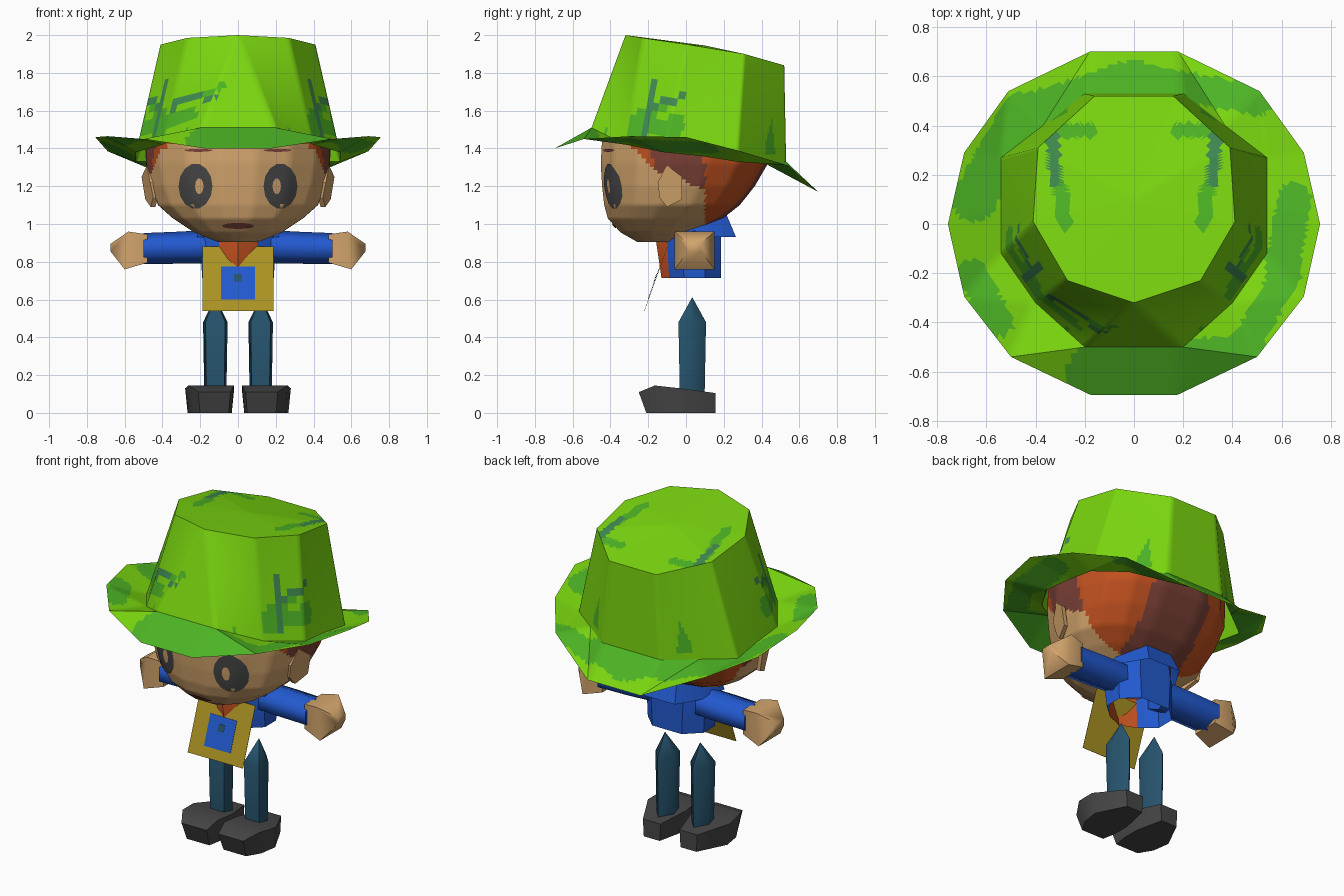
import bpy, bmesh, math
from mathutils import Vector
from mathutils.bvhtree import BVHTree

if "Cube" in bpy.data.objects:
    bpy.data.objects.remove(bpy.data.objects["Cube"])


def material(name, hexa):
    lin = []
    for i in (0, 2, 4):
        c = int(hexa[i:i + 2], 16) / 255
        lin.append(c / 12.92 if c <= 0.04045 else ((c + 0.055) / 1.055) ** 2.4)
    m = bpy.data.materials.new(name)
    m.diffuse_color = (*lin, 1)
    m.use_nodes = True
    m.node_tree.nodes["Principled BSDF"].inputs["Base Color"].default_value = m.diffuse_color
    return m


LIME = material("lime", "7AD60F")
LEAF = material("leaf green", "4DB424")
TEAL = material("deep teal", "25526B")
SKIN = material("skin", "D2A46C")
BLUE = material("blue", "2259CF")
OLIVE = material("olive", "AB9323")
GREY = material("dark grey", "464646")
ORANGE = material("orange", "C0501F")
BROWN = material("hair brown", "7A4036")
MOSS = material("moss", "3F8A50")


def finish(name, bm, mats, rule=None, angle=50):
    me = bpy.data.meshes.new(name)
    bm.normal_update()
    if rule:
        for f in bm.faces:
            f.material_index = rule(f.calc_center_median(), f.normal)
    bm.to_mesh(me)
    bm.free()
    for m in mats:
        me.materials.append(m)
    ob = bpy.data.objects.new(name, me)
    bpy.context.collection.objects.link(ob)
    bpy.ops.object.select_all(action='DESELECT')
    ob.select_set(True)
    bpy.context.view_layer.objects.active = ob
    bpy.ops.object.shade_smooth_by_angle(angle=math.radians(angle))
    return ob


def loft(name, rings, mats, caps=(True, True), cuts=0, rule=None, angle=50, folded=False):
    """Skin a stack of rings; folded splits quads along mirrored diagonals."""
    bm = bmesh.new()
    vs = [[bm.verts.new(p) for p in r] for r in rings]
    n = len(vs[0])
    for a, b in zip(vs, vs[1:]):
        for i in range(n):
            j = (i + 1) % n
            if not folded:
                bm.faces.new((a[i], a[j], b[j], b[i]))
            elif i < n // 2:
                bm.faces.new((a[i], a[j], b[i]))
                bm.faces.new((a[j], b[j], b[i]))
            else:
                bm.faces.new((a[i], a[j], b[j]))
                bm.faces.new((a[i], b[j], b[i]))
    if caps[0]:
        bm.faces.new(vs[0][::-1])
    if caps[1]:
        bm.faces.new(vs[-1])
    bmesh.ops.remove_doubles(bm, verts=bm.verts[:], dist=1e-4)
    if cuts:
        bmesh.ops.subdivide_edges(bm, edges=bm.edges[:], cuts=cuts, use_grid_fill=True)
    if not folded:
        bmesh.ops.recalc_face_normals(bm, faces=bm.faces[:])
    return finish(name, bm, mats, rule, angle)


def sym(half):
    """Closed ring from its right half, front to back."""
    return half + [(-x, y, z) for x, y, z in reversed(half)]


def oval(z, hx, y0, y1, n, back=1.0):
    """Oval ring; a back power under 1 squares off the rear half."""
    c, r, ring = (y0 + y1) / 2, (y1 - y0) / 2, []
    for i in range(n):
        t = math.tau * (i + 0.5) / n
        e = back if math.sin(t) > 0 else 1
        ring.append((hx * math.copysign(abs(math.cos(t)) ** e, math.cos(t)),
                     c + r * math.copysign(abs(math.sin(t)) ** e, math.sin(t)), z))
    return ring


def near(u, v, strokes):
    """True where a point lies on one of the painted strokes."""
    for x1, y1, x2, y2, w in strokes:
        a, d = Vector((x1, y1)), Vector((x2 - x1, y2 - y1))
        p = Vector((u, v))
        t = max(0, min(1, (p - a).dot(d) / d.length_squared))
        if (p - a - d * t).length < w:
            return True
    return False


# Hat: sloping crown and a brim that lifts at the sides and droops at the back
base = sym([(.2, -.5, 1.51), (.4, -.32, 1.42), (.54, -.12, 1.38), (.54, .08, 1.36),
            (.54, .27, 1.33), (.37, .40, 1.33), (.2, .53, 1.33)])
crown = sym([(0, -.32, 2.0), (.27, -.23, 1.985), (.41, .01, 1.95), (.4, .16, 1.925),
             (.39, .31, 1.90), (.275, .415, 1.87), (.16, .52, 1.84)])
edge = sym([(.175, -.695, 1.40), (.5, -.54, 1.45), (.69, -.295, 1.465), (.756, 0, 1.46),
            (.69, .29, 1.385), (.51, .54, 1.31), (.18, .70, 1.17)])
SIDE_LEAF = [(-.42, 1.5, -.05, 1.52, .05), (-.3, 1.55, -.12, 1.62, .03), (.47, 1.4, .51, 1.58, .05)]
SIDE_MOSS = [(-.22, 1.46, -.17, 1.74, .018), (-.2, 1.62, -.02, 1.67, .018)]
FRONT_LEAF = [(-.46, 1.54, -.25, 1.58, .04), (-.25, 1.66, -.08, 1.73, .015)]
FRONT_MOSS = [(-.42, 1.6, -.3, 1.65, .025), (-.3, 1.65, -.12, 1.68, .016)]
TOP_LEAF = [(.33, .38, .18, .38, .03), (.3, .15, .28, 0, .03)]
TOP_MOSS = [(.33, .35, .32, .17, .025)]
BRIM_LEAF = [(-.65, .1, -.45, .45, .09), (-.45, .45, 0, .6, .07), (0, .6, .5, .5, .06),
             (.65, .1, .6, -.2, .07), (.62, -.2, .45, -.5, .06), (-.15, -.62, .45, -.58, .13),
             (-.66, -.2, -.55, -.4, .06)]


def crown_paint(p, n):
    if n.z > 0.8:
        u, v, leaf, moss = abs(p.x), p.y, TOP_LEAF, TOP_MOSS
    elif n.y < -.6:
        u, v, leaf, moss = p.x, p.z, FRONT_LEAF, FRONT_MOSS
    elif abs(p.x) > .27:
        u, v, leaf, moss = p.y, p.z, SIDE_LEAF, SIDE_MOSS
    else:
        return 0
    return 2 if near(u, v, moss) else 1 if near(u, v, leaf) else 0


loft("hat_crown", [base, crown, [(0, .1, 1.945)] * 14], [LIME, LEAF, MOSS],
     (False, False), 13, crown_paint)
loft("hat_brim", [edge, base], [LIME, LEAF], (False, False), 9,
     lambda p, n: int(near(p.x, p.y, BRIM_LEAF)), angle=30, folded=True)


# Head with hair painted by region
def hair(p, n):
    y = p.y
    if y < -.15:
        line = 1.28 + (-.15 - y) * .9
    elif y < .1:
        line = 1.28 - (y + .15) * .4
    else:
        line = 0
    if p.z < line or y < -.36:
        return 0
    if -.165 - (p.z - 1.3) * .4 < y < .1 or (y > .1 and abs(p.x) < .2):
        return 2
    return 1


levels = [(.905, .11, -.26, -.02), (.955, .235, -.35, .06), (1.03, .35, -.42, .2),
          (1.1, .43, -.44, .29), (1.2, .47, -.452, .37), (1.32, .495, -.46, .44),
          (1.5, .50, -.45, .44)]
head = loft("head", [oval(*l, 16, .78) for l in levels], [SKIN, ORANGE, BROWN],
            cuts=6, rule=hair)
tree = BVHTree.FromPolygons([v.co for v in head.data.vertices],
                            [p.vertices[:] for p in head.data.polygons])


def decal(name, cx, cz, rx, rz, mat, lift):
    """Oval plate following the front of the face."""
    bm = bmesh.new()

    def put(k, t):
        x, z = cx + rx * k * math.cos(t), cz + rz * k * math.sin(t)
        hit = tree.ray_cast(Vector((x, -2, z)), Vector((0, 1, 0)))[0]
        return bm.verts.new((x, (hit.y if hit else -.4) - lift, z))
    n, mid = 14, put(0, 0)
    rows = [[put(k, 2 * math.pi * i / n) for i in range(n)] for k in (.33, .67, 1)]
    for i in range(n):
        j = (i + 1) % n
        bm.faces.new((mid, rows[0][i], rows[0][j]))
        for a, b in zip(rows, rows[1:]):
            bm.faces.new((a[i], b[i], b[j], a[j]))
    finish(name, bm, [mat])


decal("mouth", 0, .99, .085, .016, BROWN, .007)
for s, side in ((1, "right"), (-1, "left")):
    decal(side + "_eye", s * .225, 1.2, .09, .12, GREY, .005)
    decal(side + "_pupil", s * .205, 1.2, .022, .043, SKIN, .009)
    decal(side + "_eyebrow", s * .21, 1.39, .075, .008, BROWN, .006)

    # Ear: a thin fin hugging the head and angled outwards at the back
    ear = [(-.15, 1.22), (-.1, 1.31), (-.02, 1.25), (-.02, 1.13), (-.1, 1.09), (-.14, 1.14)]
    loft(side + "_ear", [[(s * (.465 + (y + .15) * .35 - d - .02 * (z < 1.15)), y, z)
                          for y, z in ear] for d in (0, .025)], [SKIN], angle=30)

    # Sleeve and hand: sections along x given as (x, centre z, half y, half z)
    def section(x, z, hy, hz, n=6):
        return [(s * x, .045 + hy * math.cos(math.tau * (i + .5) / n) / .866,
                 z + hz * math.sin(math.tau * (i + .5) / n)) for i in range(n)]
    loft(side + "_sleeve", [section(.14, .88, .09, .09), section(.3, .875, .10, .085),
                            section(.5, .87, .10, .082)], [BLUE], angle=70)

    def block(x, z, hy, hz, dx=0):
        return [(s * (x + dx * b), .045 + a * hy, z + b * hz)
                for a, b in ((-1, -1), (1, -1), (1, 1), (-1, 1))]
    loft(side + "_hand", [block(.48, .87, .085, .075), block(.59, .86, .105, .1, -.01),
                          block(.675, .875, .035, .02)], [SKIN], angle=60)

    # Leg: five-sided post, flat at the front, with a pointed top
    def post(z, r):
        return [(s * .12 + r * x, .033 + r * y, z) for x, y in
                ((-.052, -.073), (.052, -.073), (.065, 0), (0, .073), (-.065, 0))]
    loft(side + "_leg", [post(.1, .9), post(.48, 1), post(.61, .02)], [TEAL], angle=65)

    # Boot: sections from toe to heel, toes turned slightly inwards
    def sole(yb, yt, c, w, top):
        c *= s
        return [(c - w * .9, yb, 0), (c + w * .9, yb, 0), (c + w, yt, top), (c - w, yt, top)]
    loft(side + "_boot", [sole(-.21, -.25, .125, .085, .11), sole(-.13, -.165, .142, .12, .145),
                          sole(-.02, -.03, .15, .13, .13), sole(.155, .155, .125, .06, .105)],
         [GREY], angle=50)

# Torso: open-bottomed shirt with an orange ridge at the front
torso = [sym([(0, -.13, .715), (.1, -.09, .715), (.19, -.01, .715), (.19, .1, .715), (.1, .185, .715)]),
         sym([(0, -.16, .92), (.1, -.10, .92), (.2, -.03, .92), (.2, .1, .92), (.11, .185, .92)]),
         sym([(0, -.11, 1.06), (.08, -.08, 1.06), (.14, -.02, 1.06), (.15, .1, 1.06), (.09, .18, 1.06)])]
loft("torso", torso, [BLUE, ORANGE], (False, True),
     rule=lambda p, n: int(p.y < -.06 and abs(p.x) < .07), angle=40)


# Collar flaring over the back
def collar(z, hx, yb):
    return [(-hx, -.06, z), (-hx, .08, z), (-hx * .5, yb, z), (hx * .5, yb, z),
            (hx, .08, z), (hx, -.06, z)]


loft("collar", [collar(.93, .22, .265), collar(1.06, .17, .21)], [BLUE], (False, True), angle=30)


# Front pouch: very thin tilted plates, bottom forward
def plate(name, x, z0, z1, mat, lift):
    rings = []
    for d in (lift, lift - .002):
        y0, y1 = (-.097 - (.88 - z) * .36 - d for z in (z0, z1))
        rings.append([(-x, y0, z0), (x, y0, z0), (x, y1, z1), (-x, y1, z1)])
    loft(name, rings, [mat], angle=30)


plate("pouch", .188, .54, .88, OLIVE, .002)
plate("pouch_patch", .09, .6, .775, BLUE, .005)
plate("pouch_button", .02, .695, .735, TEAL, .008)
